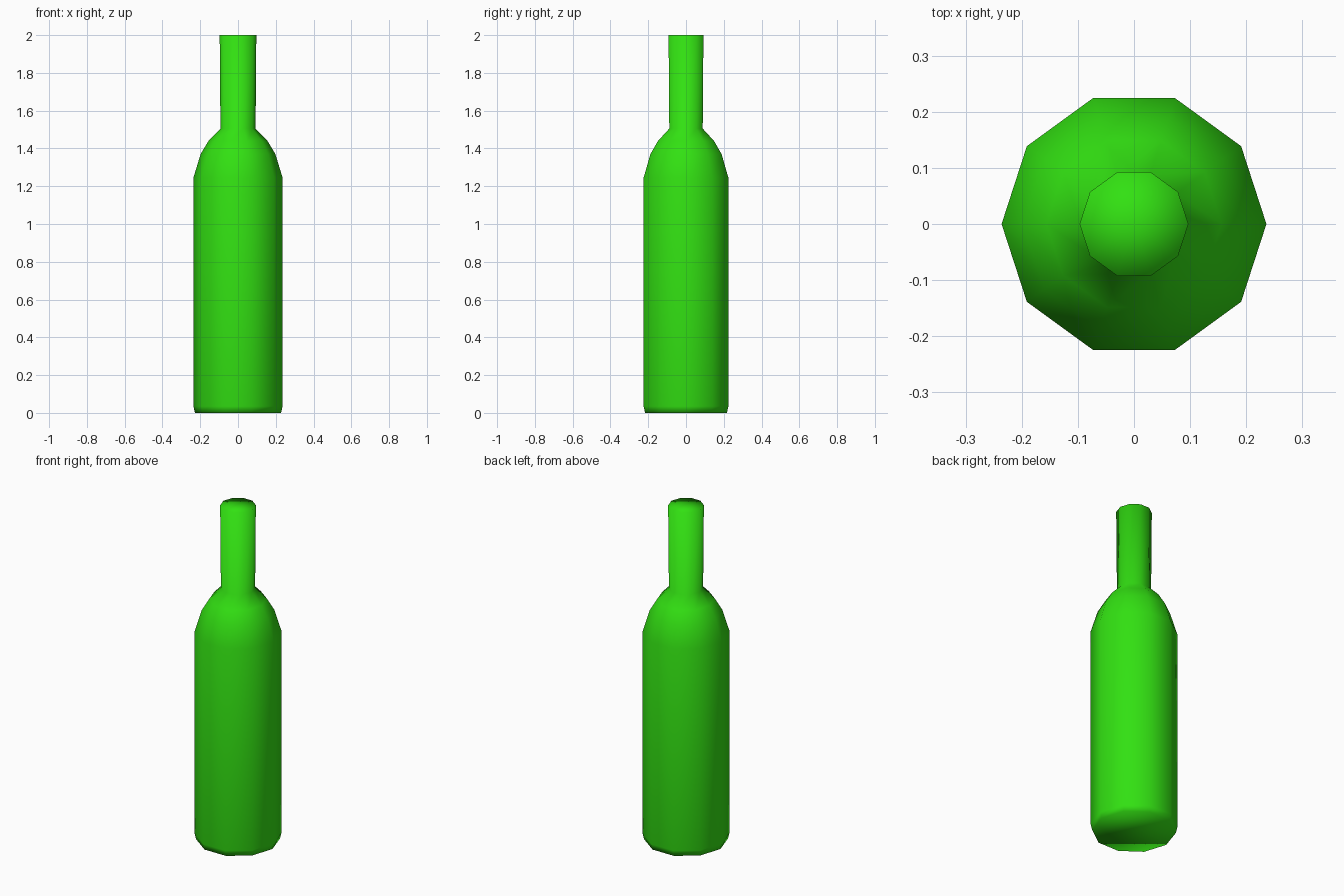
import bpy
import bmesh
from math import cos, sin, tau

cube = bpy.data.objects.get("Cube")
if cube:
    bpy.data.objects.remove(cube, do_unlink=True)

SIDES = 10

# Bottle glass colour
green = bpy.data.materials.new("bottle_green")
color = (0.032, 0.75, 0.006, 1)
green.diffuse_color = color
green.use_nodes = True
green.node_tree.nodes["Principled BSDF"].inputs["Base Color"].default_value = color

# Outline from base to lip: (radius, height)
profile = [
    (0.228, 0), (0.236, 0.035),                    # base bevel
    (0.236, 1.245), (0.198, 1.37), (0.156, 1.44),  # body and shoulder
    (0.093, 1.505), (0.097, 2),                    # neck
]


def lathe(name, outline, material):
    """Turn an outline around z and close both ends."""
    bm = bmesh.new()
    rings = [[bm.verts.new((r * cos(tau * i / SIDES), r * sin(tau * i / SIDES), z))
              for i in range(SIDES)] for r, z in outline]
    for low, high in zip(rings, rings[1:]):
        for i in range(SIDES):
            j = (i + 1) % SIDES
            bm.faces.new((low[i], low[j], high[j], high[i]))
    # Flat base and a fanned cap over the mouth
    bm.faces.new(rings[0][::-1])
    cap = bm.faces.new(rings[-1])
    bmesh.ops.poke(bm, faces=[cap])
    for face in bm.faces:
        face.smooth = True
    mesh = bpy.data.meshes.new(name)
    bm.to_mesh(mesh)
    bm.free()
    mesh.materials.append(material)
    obj = bpy.data.objects.new(name, mesh)
    bpy.context.collection.objects.link(obj)
    return obj


lathe("bottle", profile, green)
